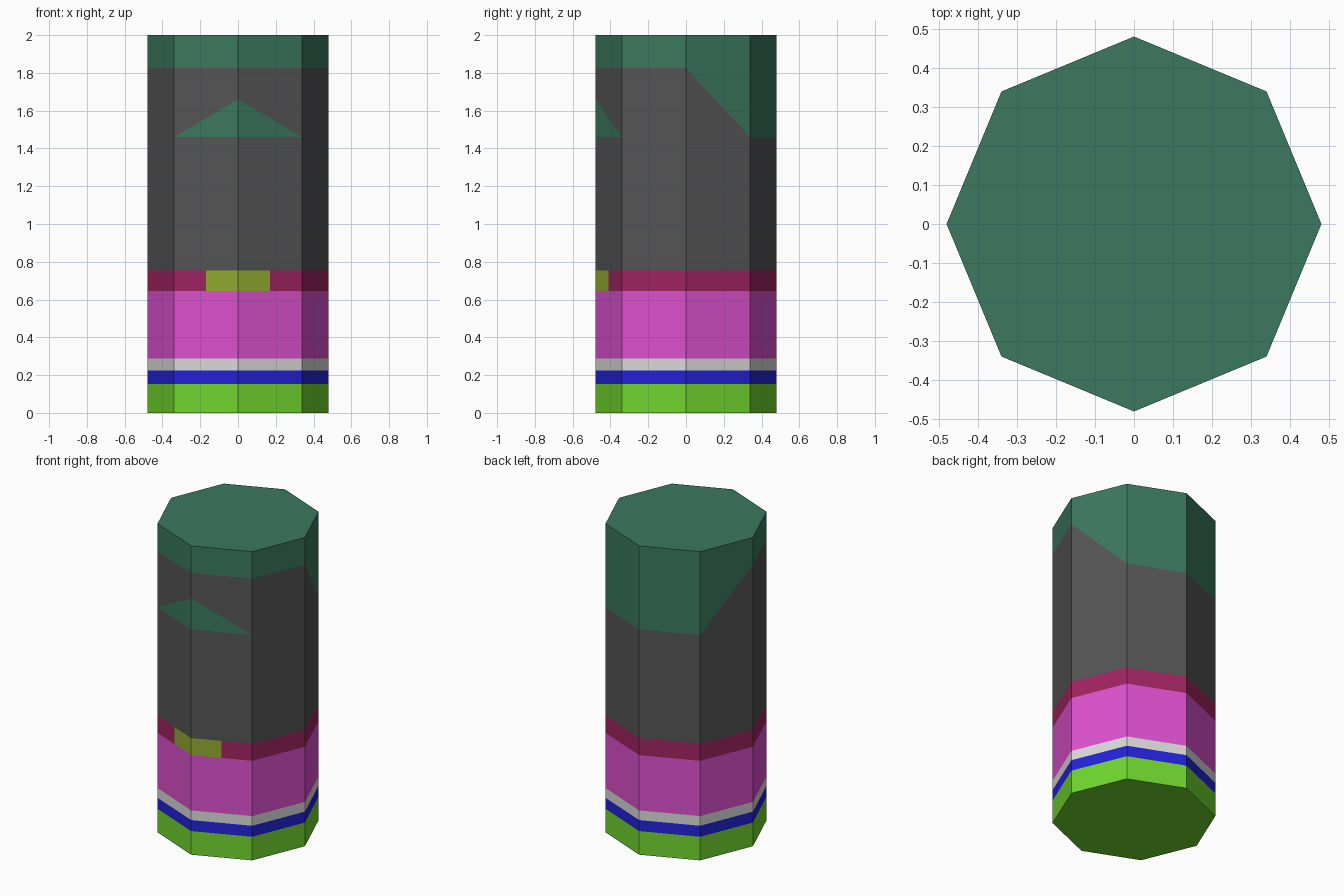
import bpy, bmesh, math
from mathutils import Vector

if "Cube" in bpy.data.objects:
    bpy.data.objects.remove(bpy.data.objects["Cube"])

R, H = 0.48, 2.0
C = R * math.cos(math.pi / 4)          # corner coordinate of the octagon
HOOD, BROW, PEAK = 1.825, 1.46, 1.66   # hood hem, back hem, fringe tip
BELT, BUCKLE = (0.645, 0.755), 0.17


def srgb(v):
    v /= 255
    return v / 12.92 if v <= 0.04045 else ((v + 0.055) / 1.055) ** 2.4


def material(name, *rgb):
    m = bpy.data.materials.new(name)
    m.diffuse_color = (*[srgb(c) for c in rgb], 1)
    m.use_nodes = True
    m.node_tree.nodes["Principled BSDF"].inputs["Base Color"].default_value = m.diffuse_color
    return m


mats = [material("lime", 112, 214, 46), material("blue", 34, 34, 218),
        material("pale_grey", 218, 218, 218), material("magenta", 221, 80, 207),
        material("crimson", 160, 36, 97), material("charcoal", 85, 85, 85),
        material("dark_green", 59, 120, 94), material("olive", 146, 170, 48)]
band_tops = [0.153, 0.224, 0.287, BELT[0], BELT[1], HOOD]

# Octagonal body
bm = bmesh.new()
bmesh.ops.create_cone(bm, cap_ends=True, segments=8, radius1=R, radius2=R, depth=H)
bmesh.ops.translate(bm, verts=bm.verts, vec=(0, 0, H / 2))


def cut(point, normal, keep=lambda c: True):
    """Cut a plane through the faces whose centre passes the test."""
    faces = [f for f in bm.faces if keep(f.calc_center_median())]
    geom = list({e for f in faces for e in f.edges}) + faces
    geom += list({v for f in faces for v in f.verts})
    bmesh.ops.bisect_plane(bm, geom=geom, dist=1e-5, plane_co=point,
                           plane_no=Vector(normal).normalized())


# Horizontal colour bands
for z in band_tops + [BROW]:
    cut((0, 0, z), (0, 0, 1))

# Sloping side hem, front fringe and belt buckle outlines
side_slope = (HOOD - BROW) / C
tip_slope = (PEAK - BROW) / (R - C)
cut((0, 0, HOOD), (0, side_slope, 1), lambda c: BROW < c.z < HOOD and 0 < c.y < C)
cut((0, -R, PEAK), (0, tip_slope, 1), lambda c: BROW < c.z < HOOD and c.y < -C)
for x in (-BUCKLE, BUCKLE):
    cut((x, 0, 0), (1, 0, 0), lambda c: BELT[0] < c.z < BELT[1] and c.y < -C)

# Colour by height, then hood, fringe and buckle
for f in bm.faces:
    c = f.calc_center_median()
    f.material_index = sum(c.z > z for z in band_tops)
    if c.z > BROW and ((c.y > 0 and c.z > HOOD - side_slope * c.y)
                       or (c.y < -C and c.z < PEAK - tip_slope * (c.y + R))):
        f.material_index = 6
    if BELT[0] < c.z < BELT[1] and c.y < -C and abs(c.x) < BUCKLE:
        f.material_index = 7

mesh = bpy.data.meshes.new("octagonal_body")
bm.to_mesh(mesh)
bm.free()
for m in mats:
    mesh.materials.append(m)
body = bpy.data.objects.new("octagonal_body", mesh)
bpy.context.collection.objects.link(body)
